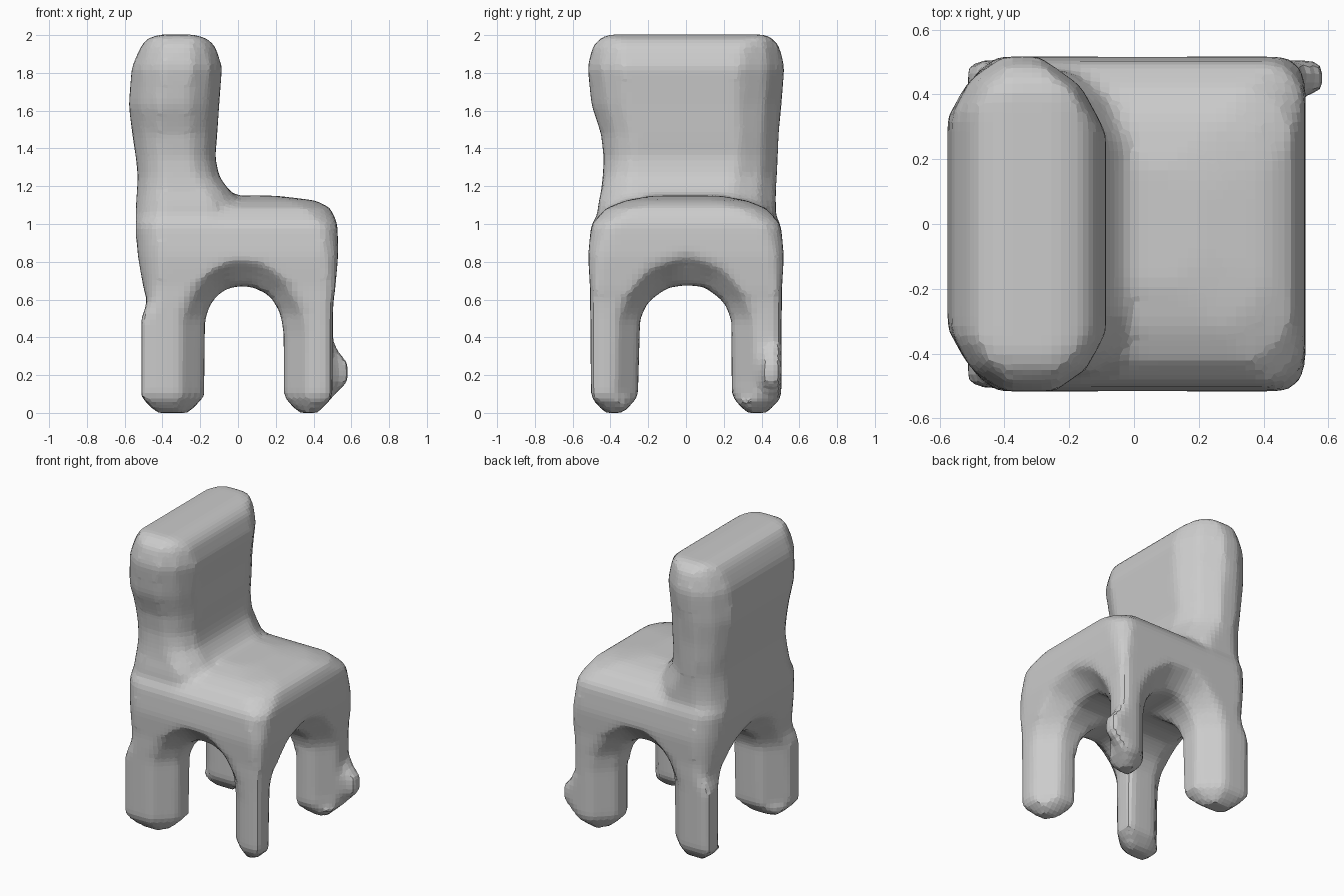
import bpy, bmesh

if "Cube" in bpy.data.objects:
    bpy.data.objects.remove(bpy.data.objects["Cube"])


def loft(name, rings):
    """Skin a stack of equal-length closed rings and cap both ends."""
    bm = bmesh.new()
    rows = [[bm.verts.new(p) for p in r] for r in rings]
    n = len(rows[0])
    for a, b in zip(rows, rows[1:]):
        for i in range(n):
            j = (i + 1) % n
            bm.faces.new((a[i], a[j], b[j], b[i]))
    bm.faces.new(rows[0][::-1])
    bm.faces.new(rows[-1])
    bmesh.ops.triangulate(bm, faces=bm.faces[:])
    if bm.calc_volume(signed=True) < 0:
        bmesh.ops.reverse_faces(bm, faces=bm.faces[:])
    me = bpy.data.meshes.new(name)
    bm.to_mesh(me)
    bm.free()
    ob = bpy.data.objects.new(name, me)
    bpy.context.collection.objects.link(ob)
    return ob


def ring(z, x0, x1, y0, y1, rear, front, far=1.0):
    """Horizontal outline with two-step rounded corners (far scales the +y front one)."""
    pts = []
    for x, sx, y, sy, c in ((x0, 1, y0, 1, rear), (x1, -1, y0, 1, front),
                            (x1, -1, y1, -1, front * far), (x0, 1, y1, -1, rear)):
        corner = [(x + sx * 1.6 * c, y, z), (x + sx * .6 * c, y + sy * .7 * c, z),
                  (x, y + sy * 1.8 * c, z)]
        pts += corner[::-1] if sx * sy > 0 else corner
    return pts


def arch_cutter(name, profile, along_x):
    """Tunnel that stays straight inside and flares at both mouths."""
    mid = (profile[0][0] + profile[-1][0]) / 2
    rings = []
    for pos, flare in ((-.62, .25), (-.38, 0), (.38, 0), (.62, .25)):
        r = []
        for u, z in profile:
            k = max(-1, min(1, (u - mid) / .19))
            u2 = u + (flare if z > .05 else flare * .3) * k
            z2 = z + flare * (1 - abs(k) ** 2) if z > .45 else z
            r.append((pos, u2, z2) if along_x else (u2, pos, z2))
        rings.append(r)
    ob = loft(name, rings)
    ob.hide_render = True
    return ob


def apply_modifier(ob, kind, **settings):
    m = ob.modifiers.new(kind, kind)
    for key, value in settings.items():
        setattr(m, key, value)
    bpy.context.view_layer.objects.active = ob
    bpy.ops.object.modifier_apply(modifier=m.name)


def boolean(ob, other, op):
    apply_modifier(ob, 'BOOLEAN', object=other, operation=op, solver='EXACT')
    bpy.data.objects.remove(other)


# seat block with the legs still solid: z, x0, x1, half depth, rear and front corner
chair = loft("chair_body", [ring(z, a, b, -h, h, r, f) for z, a, b, h, r, f in (
    (0, -.43, .42, .43, .01, .01),
    (.08, -.512, .50, .503, .012, .012),
    (.5, -.512, .502, .506, .012, .012),
    (.59, -.48, .505, .508, .03, .015),
    (.66, -.50, .515, .508, .05, .02),
    (.83, -.53, .53, .518, .07, .04),
    (1.0, -.542, .527, .502, .07, .055),
    (1.085, -.535, .49, .42, .07, .08),
    (1.125, -.52, .41, .32, .05, .08),
    (1.15, -.5, .2, .18, .04, .05))])

# backrest, widening at the bottom into the seat: z, x0, x1, y0, y1, corner, far corner
back = loft("backrest", [ring(z, a, b, c, d, k, k, f) for z, a, b, c, d, k, f in (
    (.93, -.54, -.1, -.48, .48, .06, 1.4),
    (1.1, -.54, 0, -.465, .475, .08, 1.6),
    (1.17, -.535, -.04, -.45, .475, .08, 1.6),
    (1.25, -.53, -.10, -.44, .48, .08, 1.5),
    (1.35, -.54, -.12, -.435, .485, .08, 1.4),
    (1.48, -.56, -.11, -.45, .49, .09, 1.3),
    (1.63, -.578, -.10, -.50, .505, .1, 1.3),
    (1.83, -.562, -.085, -.52, .52, .1, 1.3),
    (1.94, -.515, -.12, -.495, .495, .08, 1.3),
    (1.98, -.48, -.16, -.455, .46, .05, 1.2),
    (2.003, -.42, -.23, -.415, .42, .01, 1))])
boolean(chair, back, 'UNION')

# arches between the legs, front-to-back and side-to-side
front_arch = arch_cutter("front_arch_cutter", [
    (-.27, -.01), (-.18, .085), (-.175, .5), (-.14, .59), (-.08, .65), (0, .672),
    (.08, .667), (.17, .62), (.225, .53), (.242, .42), (.242, .085), (.33, -.01)], False)
side_arch = arch_cutter("side_arch_cutter", [
    (-.34, -.01), (-.255, .085), (-.243, .5), (-.2, .59), (-.1, .662), (0, .677),
    (.1, .667), (.2, .59), (.24, .5), (.243, .085), (.33, -.01)], True)
boolean(chair, front_arch, 'DIFFERENCE')
boolean(chair, side_arch, 'DIFFERENCE')

# small lump on the outer side of the back right leg
lump = loft("leg_lump", [[(.40, .38, z), (x, y, z), (x, .505, z), (.40, .505, z)]
                         for z, x, y in ((.07, .49, .46), (.165, .583, .41),
                                         (.26, .583, .41), (.34, .52, .43), (.42, .495, .46))])
boolean(chair, lump, 'UNION')

# one soft, faceted skin over the whole body
apply_modifier(chair, 'REMESH', mode='VOXEL', voxel_size=.03)
apply_modifier(chair, 'SMOOTH', factor=.5, iterations=3)
